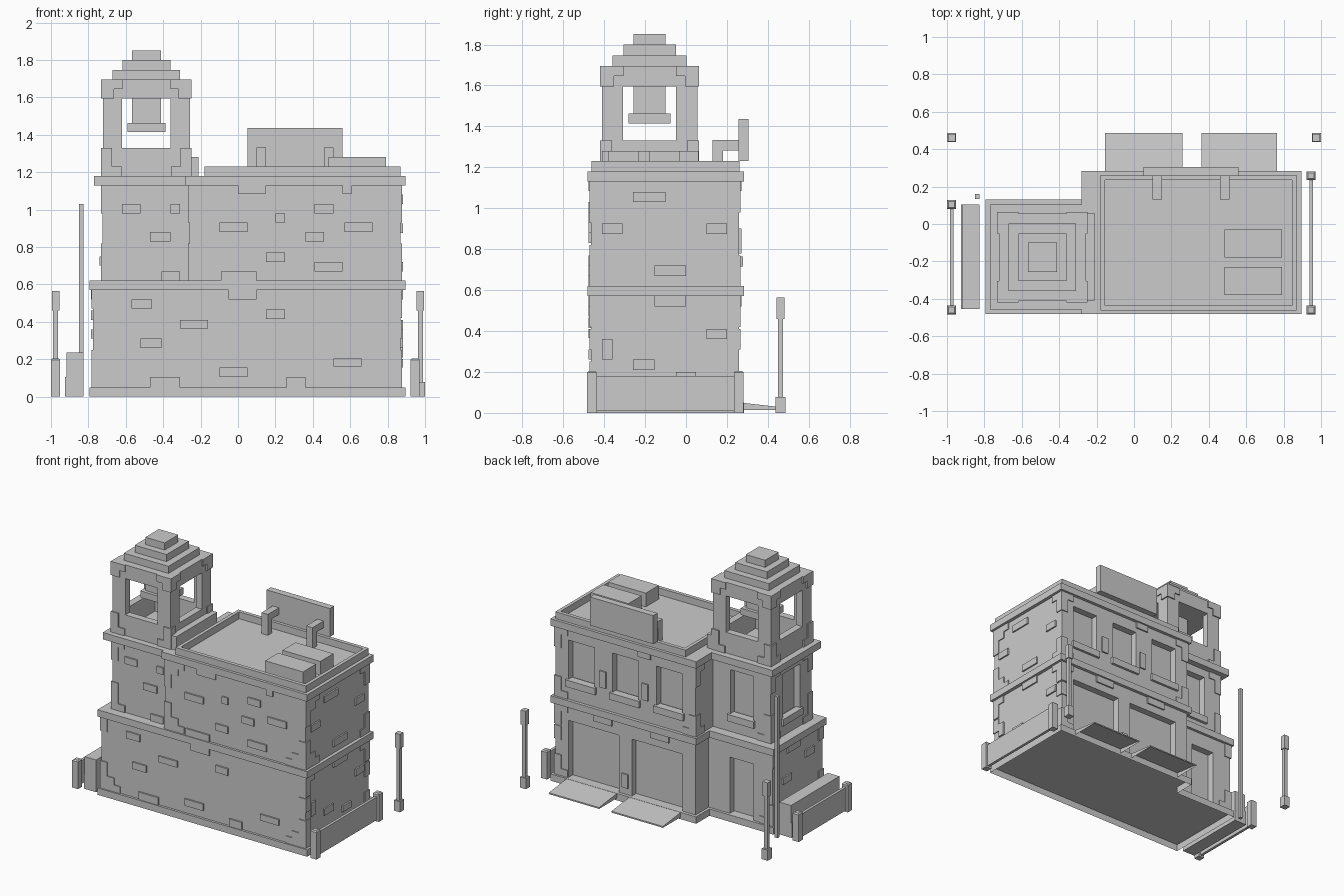
import bpy, bmesh
from mathutils import Vector

if "Cube" in bpy.data.objects:
    bpy.data.objects.remove(bpy.data.objects["Cube"])


def mesh_object(name, bm):
    bmesh.ops.recalc_face_normals(bm, faces=bm.faces)
    me = bpy.data.meshes.new(name)
    bm.to_mesh(me)
    bm.free()
    ob = bpy.data.objects.new(name, me)
    bpy.context.collection.objects.link(ob)
    return ob


def boxes(name, *items):
    """One object from boxes given as (x0, x1, y0, y1, z0, z1)."""
    bm = bmesh.new()
    for x0, x1, y0, y1, z0, z1 in items:
        vs = bmesh.ops.create_cube(bm, size=1)["verts"]
        for v in vs:
            v.co = Vector((x1 if v.co.x > 0 else x0,
                           y1 if v.co.y > 0 else y0,
                           z1 if v.co.z > 0 else z0))
    return mesh_object(name, bm)


def prism(name, pts, depth, open_start=False):
    """Extrude a flat outline of 3D points along a vector."""
    bm = bmesh.new()
    f = bm.faces.new([bm.verts.new(p) for p in pts])
    new = bmesh.ops.extrude_face_region(bm, geom=[f], use_keep_orig=True)["geom"]
    bmesh.ops.translate(bm, vec=depth,
                        verts=[g for g in new if isinstance(g, bmesh.types.BMVert)])
    bmesh.ops.recalc_face_normals(bm, faces=bm.faces)
    if open_start:
        bmesh.ops.delete(bm, geom=[f], context="FACES_ONLY")
    return mesh_object(name, bm)


def carve(ob, *items):
    """Cut box-shaped recesses into a wall."""
    cut = boxes("recess_cutter", *items)
    cut.hide_render = True
    m = ob.modifiers.new("recess", "BOOLEAN")
    m.operation, m.solver, m.object = "DIFFERENCE", "EXACT", cut
    bpy.context.view_layer.objects.active = ob
    bpy.ops.object.modifier_apply(modifier=m.name)
    bpy.data.objects.remove(cut)


def bricks(name, axis, plane, sign, items, out_by=.011):
    """Raised bricks (a0, a1, z0, z1) on a wall plane."""
    lo, hi = sorted((plane - sign * 0.01, plane + sign * out_by))
    out = []
    for a0, a1, z0, z1 in items:
        out.append((a0, a1, lo, hi, z0, z1) if axis == "y" else (lo, hi, a0, a1, z0, z1))
    boxes(name, *out)


def quoin(name, cx, cy, sx, sy, z, dz, steps, p=.007):
    """Stepped stones wrapping a corner: steps of (width, height)."""
    out = []
    for w, h in steps:
        xs = sorted((cx + sx * p, cx - sx * w))
        ys = sorted((cy + sy * p, cy - sy * w))
        zs = sorted((z, z + dz * h))
        out.append((*xs, *ys, *zs))
        z += dz * h
    boxes(name, *out)


BIG = [(.155, .05), (.105, .05), (.05, .1)]
MID = [(.10, .05), (.05, .1)]


# Plinth (open underneath) and cornices, following the L-shaped plan
def plan(name, z0, z1, tx, ty0, ty1, open_start=False):
    pts = [(tx, ty0), (-.28, ty0), (-.28, -.482), (.895, -.482), (.895, .283),
           (-.28, .283), (-.28, ty1), (tx, ty1)]
    if ty0 == -.482:
        del pts[1:3]
    prism(name, [(x, y, z0) for x, y in pts], (0, 0, z1 - z0), open_start)


plan("plinth", 0, .05, -.795, -.482, .13, True)
plan("floor_cornice", .57, .62, -.795, -.482, .13)
plan("roof_cornice", 1.13, 1.18, -.77, -.457, .105)

# Ground floor walls with garage openings and tower door
g_main = boxes("ground_wall_main", (-.26, .87, -.465, .26, .05, .57))
carve(g_main, (-.155, .255, .21, .4, .05, .465), (.36, .765, .21, .4, .05, .465))
g_tow = boxes("ground_wall_tower", (-.775, -.26, -.465, .11, .05, .57))
carve(g_tow, (-.62, -.43, .06, .3, .05, .46))

# Upper walls with windows
WIN = (-.05, .305, .66)
u_main = boxes("upper_wall_main", (-.26, .87, -.465, .26, .62, 1.13))
carve(u_main, *[(c - .105, c + .105, .21, .4, .76, 1.05) for c in WIN])
u_tow = boxes("upper_wall_tower", (-.725, -.26, -.412, .06, .62, 1.13))
carve(u_tow, (-.585, -.4, .01, .3, .74, 1.07))
carve(u_tow, (-.9, -.675, -.28, -.08, .74, 1.07))
boxes("window_sills", *[(c - .12, c + .12, .22, .278, .715, .765) for c in WIN],
      (-.6, -.385, .02, .08, .70, .75), (-.74, -.69, -.295, -.065, .70, .75))

# Garage ramps (wedges, open underneath)
for x0, x1 in ((-.155, .26), (.36, .765)):
    ramp = prism("garage_ramp", [(x0, .27, .015), (x1, .27, .015),
                                 (x1, .487, .015), (x0, .487, .015)], (0, 0, .035), True)
    for v in ramp.data.vertices:
        if v.co.y > .4 and v.co.z > .03:
            v.co.z = .025

# Roof parapet, ventilation boxes, sign board and brackets
boxes("parapet", (-.18, .87, -.462, -.435, 1.18, 1.23), (-.18, .87, .235, .262, 1.18, 1.23),
      (-.18, -.155, -.435, .235, 1.18, 1.23), (.845, .87, -.435, .235, 1.18, 1.23))
boxes("roof_vent_boxes", (.485, .79, -.18, -.03, 1.18, 1.28),
      (.485, .79, -.38, -.23, 1.18, 1.28))
boxes("sign_board", (.05, .56, .257, .306, 1.23, 1.437))
for x in (.10, .46):
    boxes("sign_bracket", (x, x + .05, .13, .18, 1.18, 1.333),
          (x, x + .05, .18, .257, 1.283, 1.333))

# Belfry: hollow shaft with an opening on each side, stepped roof, bell
TX, TY, R = -.49, -.178, .233


def centred(h, z0, z1):
    return (TX - h, TX + h, TY - h, TY + h, z0, z1)


shaft = boxes("belfry_shaft", centred(R, 1.18, 1.695))
carve(shaft, centred(R - .05, 1.185, 1.595))
carve(shaft, (TX - .13, TX + .13, TY - .4, TY + .4, 1.33, 1.595))
carve(shaft, (TX - .4, TX + .4, TY - .13, TY + .13, 1.33, 1.595))
for i, h in enumerate((.18, .128, .078)):
    boxes("belfry_roof_step", centred(h, 1.695 + i * .052, 1.747 + i * .052))
boxes("bell", centred(.102, 1.415, 1.463), centred(.078, 1.463, 1.6))
boxes("tower_ridge", (-.26, -.21, -.41, .06, 1.18, 1.28))
for sx in (-1, 1):
    for sy in (-1, 1):
        cx, cy, p = TX + sx * R, TY + sy * R, .009
        for name, z, dz, steps in (("base", 1.18, 1, MID),
                                   ("head", 1.695, -1, [(.105, .05), (.06, .05)])):
            # thin stones lying on both outer faces
            for w, h in steps:
                z0, z1 = sorted((z, z + dz * h))
                xs = sorted((cx + sx * p, cx - sx * w))
                ys = sorted((cy + sy * p, cy - sy * w))
                boxes(f"belfry_{name}_quoin",
                      (*xs, *sorted((cy + sy * p, cy - sy * .02)), z0, z1),
                      (*sorted((cx + sx * p, cx - sx * .02)), *ys, z0, z1))
                z += dz * h

# Corner stones of the walls
for sy, y, st in ((-1, -.465, BIG), (1, .26, MID)):
    quoin("ground_quoin_low", .87, y, 1, sy, .05, 1, st)
    quoin("ground_quoin_mid", .87, y, 1, sy, .31, 1, [(.05, .1)])
    quoin("ground_quoin_high", .87, y, 1, sy, .57, -1, MID)
    quoin("upper_quoin_low", .87, y, 1, sy, .62, 1, st)
    quoin("upper_quoin_high", .87, y, 1, sy, 1.13, -1, st)
    quoin("main_quoin_low", -.26, y, -1, sy, .62, 1, st)
    quoin("main_quoin_high", -.26, y, -1, sy, 1.13, -1, st)
for sy, y, yu in ((-1, -.465, -.412), (1, .11, .06)):
    quoin("tower_ground_quoin_low", -.775, y, -1, sy, .05, 1, BIG if sy < 0 else MID)
    quoin("tower_ground_quoin_high", -.775, y, -1, sy, .57, -1, [(.05, .1)])
    quoin("tower_upper_quoin_low", -.725, yu, -1, sy, .62, 1, [(.105, .05), (.05, .15)])
    quoin("tower_upper_quoin_high", -.725, yu, -1, sy, 1.13, -1, MID)

# Scattered raised bricks
bricks("front_bricks_tower", "y", -.412, -1, [
    (-.62, -.52, .98, 1.03), (-.36, -.31, .98, 1.03), (-.47, -.36, .83, .88),
    (-.41, -.31, .62, .67)])
bricks("front_bricks", "y", -.465, -1, [
    (-.1, .05, .88, .93), (.2, .25, .93, .98), (.41, .51, .98, 1.03), (.36, .46, .83, .88),
    (.57, .72, .88, .93), (.15, .25, .72, .77), (.41, .56, .67, .72), (-.09, .1, .62, .67),
    (0, .15, 1.085, 1.13), (.56, .61, 1.085, 1.13),
    (-.57, -.46, .47, .52), (-.31, -.16, .365, .41), (-.52, -.41, .26, .31),
    (-.47, -.31, .05, .105), (-.1, .05, .105, .155), (.15, .25, .415, .465),
    (.26, .36, .05, .105), (.51, .66, .16, .205), (-.05, .1, .52, .57)])
bricks("right_bricks", "x", .87, 1, [
    (-.26, -.1, 1.03, 1.08), (-.41, -.31, .875, .925), (.1, .2, .875, .925),
    (-.155, 0, .67, .72), (-.155, 0, .52, .57), (.1, .2, .36, .41),
    (-.41, -.36, .26, .36), (-.26, -.155, .21, .26), (-.05, .05, .155, .2)])
bricks("back_bricks", "y", .26, 1, [
    (.46, .51, .78, .9), (.12, .17, .78, .9), (.41, .56, .52, .57), (-.05, .1, .52, .57),
    (.28, .33, .1, .2), (.1, .2, 1.085, 1.13)])
bricks("left_bricks", "x", -.775, -1, [
    (-.36, -.26, .41, .46), (-.1, 0, .31, .36), (-.2, -.05, .52, .57)])

# Side fences with bevelled posts
for x, y1 in ((.947, .258), (-.975, .105)):
    boxes("fence_panel", (x - .01, x + .01, -.455, y1, .012, .18))
    for y in (-.46, y1):
        post = boxes("fence_post", (x - .024, x + .024, y - .024, y + .024, 0, .205))
        bm = bmesh.new()
        bm.from_mesh(post.data)
        bmesh.ops.bevel(bm, geom=[e for e in bm.edges if all(v.co.z > .1 for v in e.verts)],
                        offset=.008, segments=1, affect="EDGES")
        bm.to_mesh(post.data)
        bm.free()

# Street lamps at the back corners
for x in (-.975, .975):
    boxes("street_lamp", *[(x - r, x + r, .462 - r, .462 + r, z0, z1) for r, z0, z1 in
                           ((.024, 0, .077), (.013, .077, .46), (.02, .46, .565))])

# Low box and tall pole beside the tower
prism("side_box", [(x, -.455, z) for x, z in ((-.925, 0), (-.825, 0), (-.825, .235),
      (-.918, .235), (-.918, .105), (-.925, .105))], (0, .558, 0))
boxes("tall_pole", (-.85, -.825, .135, .16, 0, 1.03))
